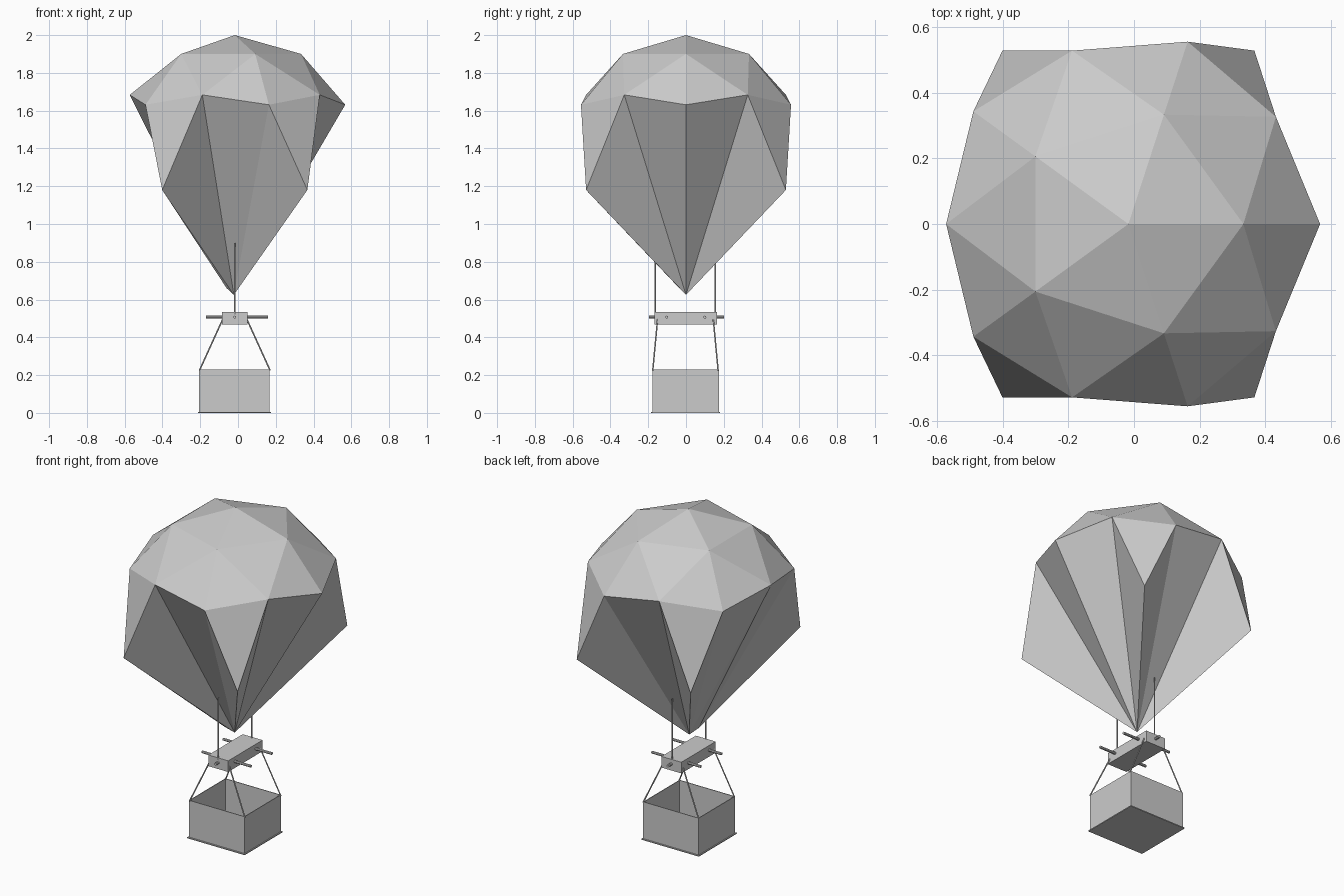
import bpy, bmesh, math
from mathutils import Vector

if "Cube" in bpy.data.objects:
    bpy.data.objects.remove(bpy.data.objects["Cube"])

CX = -0.017  # shared axis of the whole model


def box(name, lo, hi, open_top=False):
    bm = bmesh.new()
    bmesh.ops.create_cube(bm, size=1)
    lo, hi = Vector(lo), Vector(hi)
    for v in bm.verts:
        v.co = Vector((lo[i] + (v.co[i] + 0.5) * (hi[i] - lo[i]) for i in range(3)))
    if open_top:
        bm.normal_update()
        bmesh.ops.delete(bm, geom=[f for f in bm.faces if f.normal.z > 0.9], context='FACES_ONLY')
    return finish(name, bm)


def finish(name, bm):
    me = bpy.data.meshes.new(name)
    bm.to_mesh(me)
    bm.free()
    ob = bpy.data.objects.new(name, me)
    bpy.context.collection.objects.link(ob)
    return ob


def rod(name, a, b, r, sides=8):
    a, b = Vector(a), Vector(b)
    bm = bmesh.new()
    bmesh.ops.create_cone(bm, cap_ends=True, segments=sides, radius1=r, radius2=r, depth=(b - a).length)
    ob = finish(name, bm)
    ob.location = (a + b) / 2
    ob.rotation_euler = (b - a).to_track_quat('Z', 'Y').to_euler()
    return ob


# Balloon: low-poly icosphere, lower half gathered to a tip except four corner fins
bm = bmesh.new()
bmesh.ops.create_icosphere(bm, subdivisions=2, radius=0.667)
for v in bm.verts:
    x, y, z = v.co
    ang = round(math.degrees(math.atan2(y, x))) % 360
    if z > 0.1:
        k = 0.98 if z < 0.45 else 1.0
        v.co = (x * k + CX, y * k, z + 1.333)
    elif abs(z) < 0.1 and ang in (54, 126, 234, 306):
        v.co = (x * 0.98 + CX, y * 0.98, 1.18)
    elif 190 < ang < 260 and z > -0.5:
        v.co = (-0.06, -0.035, 0.66)
    else:
        v.co = (CX - 0.005, 0, 0.625)
bmesh.ops.remove_doubles(bm, verts=bm.verts, dist=0.001)
bmesh.ops.recalc_face_normals(bm, faces=bm.faces)
finish("balloon_envelope", bm)

# Basket: open box with thin walls on a slightly wider floor plate
basket = box("basket", (-0.207, -0.177, 0.004), (0.168, 0.174, 0.23), open_top=True)
wall = basket.modifiers.new("wall", 'SOLIDIFY')
wall.thickness = 0.006
box("basket_floor", (-0.213, -0.185, 0), (0.174, 0.181, 0.006))

# Burner block with crossing rods
box("burner_block", (-0.084, -0.166, 0.467), (0.05, 0.165, 0.535))
for y in (-0.102, 0.1):
    rod("cross_rod", (-0.17, y, 0.507), (0.16, y, 0.507), 0.008)
rod("long_rod", (CX, -0.195, 0.507), (CX, 0.2, 0.507), 0.008)

# Ropes: two up to the balloon, four down to the basket corners
for s in (-1, 1):
    rod("upper_rope", (CX, s * 0.16 - 0.004, 0.52), (CX, s * 0.16 - 0.004, 0.9), 0.004, 6)
    for t in (-1, 1):
        rod("lower_rope", (CX + t * 0.187, s * 0.173 - 0.003, 0.225),
            (CX + t * 0.062, s * 0.147 - 0.003, 0.5), 0.004, 6)
